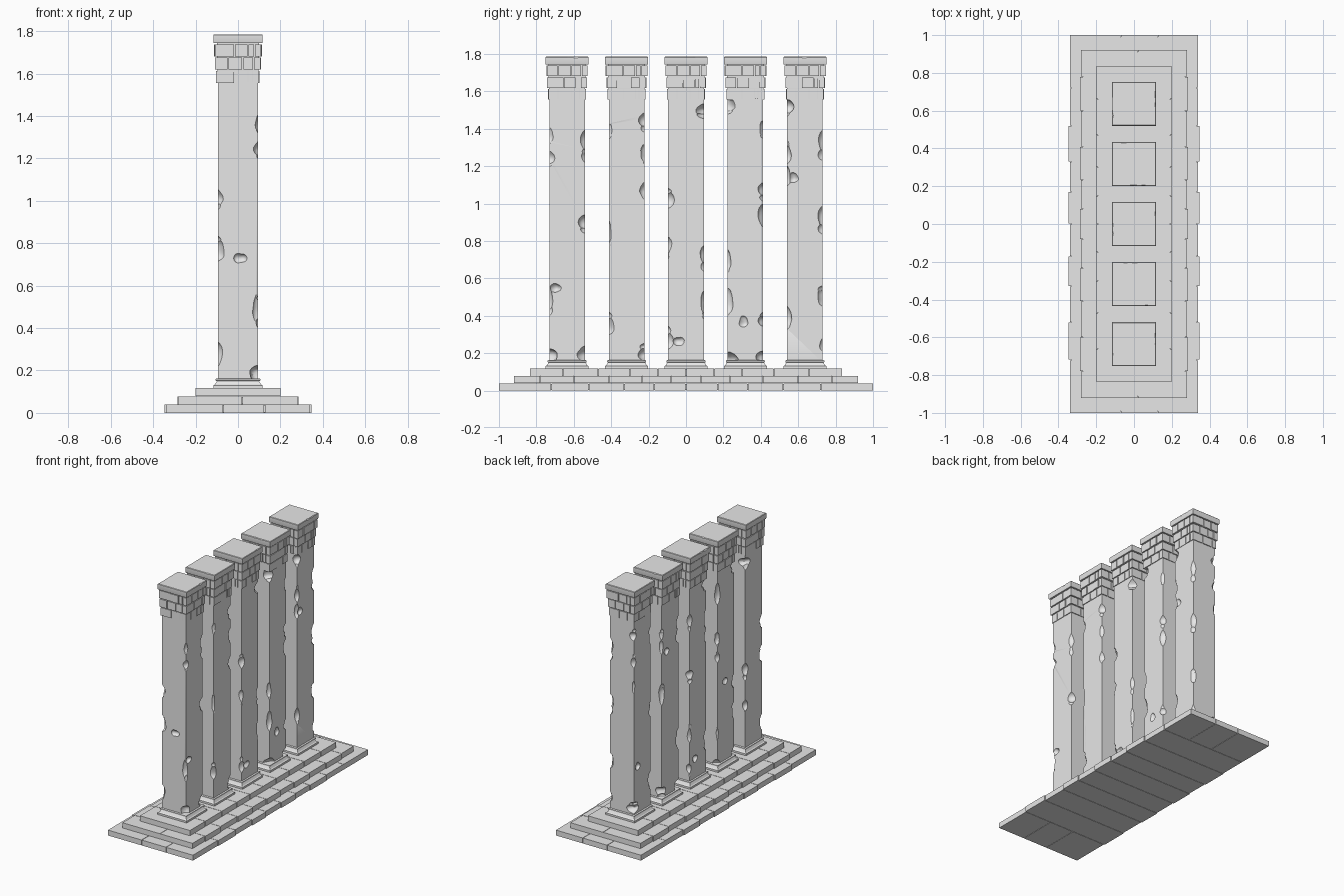
import bpy, bmesh, math, random
from mathutils import Vector, Matrix

random.seed(7)
cube = bpy.data.objects.get("Cube")
if cube:
    bpy.data.objects.remove(cube, do_unlink=True)

stone = bpy.data.materials.new("pale grey stone")
stone.use_nodes = True
GREY = (0.8, 0.8, 0.8, 1)
stone.diffuse_color = GREY
stone.node_tree.nodes["Principled BSDF"].inputs["Base Color"].default_value = GREY


def finish(name, bm, location=(0, 0, 0), turn=0):
    bmesh.ops.recalc_face_normals(bm, faces=bm.faces)
    mesh = bpy.data.meshes.new(name)
    bm.to_mesh(mesh)
    bm.free()
    mesh.materials.append(stone)
    ob = bpy.data.objects.new(name, mesh)
    ob.location = location
    ob.rotation_euler.z = turn
    bpy.context.collection.objects.link(ob)
    return ob


def add_box(bm, x0, x1, y0, y1, z0, z1):
    size = Matrix.Diagonal((x1 - x0, y1 - y0, z1 - z0, 1))
    middle = Matrix.Translation(((x0 + x1) / 2, (y0 + y1) / 2, (z0 + z1) / 2))
    return bmesh.ops.create_cube(bm, size=1, matrix=middle @ size)["verts"]


def add_square_loft(bm, rings):
    """Stack of square sections given as (half width, height)."""
    loops = [[bm.verts.new((sx * h, sy * h, z)) for sx, sy in
              ((-1, -1), (1, -1), (1, 1), (-1, 1))] for h, z in rings]
    for low, high in zip(loops, loops[1:]):
        for i in range(4):
            j = (i + 1) % 4
            bm.faces.new((low[i], low[j], high[j], high[i]))
    bm.faces.new(loops[0][::-1])
    bm.faces.new(loops[-1])


def add_lump(bm, centre, radii):
    """Irregular rounded cutter for a chipped hollow."""
    verts = bmesh.ops.create_icosphere(bm, subdivisions=3, radius=1)["verts"]
    a, b = random.uniform(0, 6), random.uniform(0, 6)
    for v in verts:
        wobble = 1 + 0.1 * math.sin(3 * v.co.z + a) + 0.08 * math.sin(4 * v.co.x + 3 * v.co.y + b)
        v.co = Vector(centre) + Vector([c * r * wobble for c, r in zip(v.co, radii)])


def carve(ob, cutter):
    cutter.hide_render = True
    mod = ob.modifiers.new("chips", 'BOOLEAN')
    mod.operation = 'DIFFERENCE'
    mod.solver = 'EXACT'
    mod.use_self = True
    mod.object = cutter
    bpy.context.view_layer.update()
    graph = bpy.context.evaluated_depsgraph_get()
    mesh = bpy.data.meshes.new_from_object(ob.evaluated_get(graph))
    ob.modifiers.clear()
    ob.data = mesh
    bpy.data.objects.remove(cutter, do_unlink=True)
    bpy.ops.object.select_all(action='DESELECT')
    ob.select_set(True)
    bpy.context.view_layer.objects.active = ob
    bpy.ops.object.shade_smooth_by_angle(angle=math.radians(32))


# Stepped platform: each tier is a row of slabs laid across its width
GAP = 0.0015
TIERS = [
    ("lower_step", 0.34, 1.0, 0, 0.039, (0, 0.17, 0.33, 0.52, 0.72), (-0.07, 0.125)),
    ("middle_step", 0.28, 0.92, 0.04, 0.078, (0.08, 0.235, 0.41, 0.6, 0.78), (0.02,)),
    ("upper_step", 0.2, 0.835, 0.079, 0.117, (0, 0.15, 0.3, 0.47, 0.66), ()),
]
for name, hx, hy, z0, z1, seams, end_seams in TIERS:
    bm = bmesh.new()
    ys = sorted({-hy, hy} | {s * y for s in (-1, 1) for y in seams})
    for k, (y0, y1) in enumerate(zip(ys, ys[1:])):
        is_end = k in (0, len(ys) - 2)
        out = 0.006 * (k % 2) if not is_end and hx > 0.2 else 0
        xs = [-hx - out, *(end_seams if is_end else ()), hx + out]
        for x0, x1 in zip(xs, xs[1:]):
            add_box(bm, x0 + GAP * (x0 > -hx), x1 - GAP * (x1 < hx),
                    y0 + GAP * (k > 0), y1 - GAP * (k < len(ys) - 2), z0, z1)
    # Packing behind the joints
    add_box(bm, -hx + 0.01, hx - 0.01, -hy + 0.01, hy - 0.01, z0 + 0.002, z1 - 0.004)
    finish(name, bm)

# Heights of the broken spots on the front and back edges of each shaft
FRONT = [(1.37, 1.25, 0.5, 0.18), (1.38, 0.85, 0.35), (1.02, 0.77, 0.27),
         (1.53, 0.7, 0.48, 0.17), (1.52, 1.27, 1.15, 0.4)]
BACK = [(1.33, 1.25, 0.9, 0.2), (1.45, 1.27, 1.08, 0.2), (1.5, 0.72, 0.47),
        (1.4, 1.07, 0.93, 0.37, 0.17), (1.32, 0.92, 0.5, 0.25)]
# Hollows in the flat faces: column, x and y offset, height
HOLLOWS = [(0, 0.01, -0.11, 0.73), (0, 0.11, -0.06, 0.55), (2, 0.11, -0.04, 0.26),
           (3, 0.11, -0.01, 0.37), (4, 0.11, -0.06, 1.14), (1, -0.11, 0.01, 0.73),
           (4, -0.11, 0.05, 0.5), (3, -0.11, 0.04, 1.2), (2, -0.11, 0.03, 0.3)]
HALF = 0.095
OUT = 0.02

for i in range(5):
    y = (i - 2) * 0.318
    spot = (0, y, 0)
    label = str(i + 1)

    # Base moulding
    bm = bmesh.new()
    add_square_loft(bm, [(0.116, 0.117), (0.116, 0.13), (0.108, 0.135), (0.099, 0.15),
                         (0.105, 0.152), (0.105, 0.16), (0.098, 0.163)])
    finish("column_base_" + label, bm, spot)

    # Weathered shaft
    bm = bmesh.new()
    add_square_loft(bm, [(HALF, 0.15), (HALF, 1.56)])
    shaft = finish("column_shaft_" + label, bm, spot)
    bm = bmesh.new()
    corners = [(1, -1, FRONT[i]), (1, 1, BACK[i]),
               (-1, -1, FRONT[(i + 2) % 5]), (-1, 1, BACK[(i + 2) % 5])]
    for sx, sy, heights in corners:
        for z in heights:
            end = z < 0.22 or z > 1.48
            width = random.uniform(0.03, 0.05) if end else random.uniform(0.014, 0.032)
            r = math.hypot(width + OUT, OUT)
            tall = random.uniform(0.04, 0.055) if end else random.uniform(0.045, 0.085)
            c = HALF + OUT
            add_lump(bm, (sx * c, sy * c, z), (r, r, tall))
            add_lump(bm, (sx * (c + 0.005), sy * (c - 0.003), z + random.choice((-1, 1)) * tall * 0.7),
                     (r * 0.8, r * 0.85, tall * 0.6))
    for column, hx, hy, z in HOLLOWS:
        if column == i:
            add_lump(bm, (hx, hy, z), (0.031, 0.031, 0.03))
    carve(shaft, finish("chip_cutter", bm, spot))

    # Brick capital: three widening courses around a core
    bm = bmesh.new()
    add_square_loft(bm, [(0.094, 1.553), (0.1, 1.745)])
    for course in range(3):
        h = 0.1 + 0.005 * course
        z0 = 1.556 + 0.0625 * course
        for side in range(4):
            split = (-0.045, 0.025) if (course + side) % 2 else (-0.015, 0.05)
            xs = [-h, *split, h - 0.03]
            for k, (x0, x1) in enumerate(zip(xs, xs[1:])):
                proud = random.uniform(-0.002, 0.003)
                verts = add_box(bm, x0 - proud * (k == 0), x1 - 0.005, -h - proud, -h + 0.03,
                                z0, z0 + 0.056)
                bmesh.ops.rotate(bm, verts=verts, matrix=Matrix.Rotation(side * math.pi / 2, 3, 'Z'))
    finish("brick_capital_" + label, bm, spot, i * math.pi / 2)

    # Top slab with nicked edges
    bm = bmesh.new()
    add_square_loft(bm, [(0.114, 1.743), (0.116, 1.748), (0.116, 1.782), (0.113, 1.785)])
    turn = (i + 1) * math.pi / 2
    slab = finish("top_slab_" + label, bm, spot, turn)
    bm = bmesh.new()
    for x, s in ((0.0, -1), (0.05, -1), (-0.06, 1)):
        add_lump(bm, (x, s * 0.124, 1.795), (0.03, 0.015, 0.018))
    carve(slab, finish("nick_cutter", bm, spot, turn))
